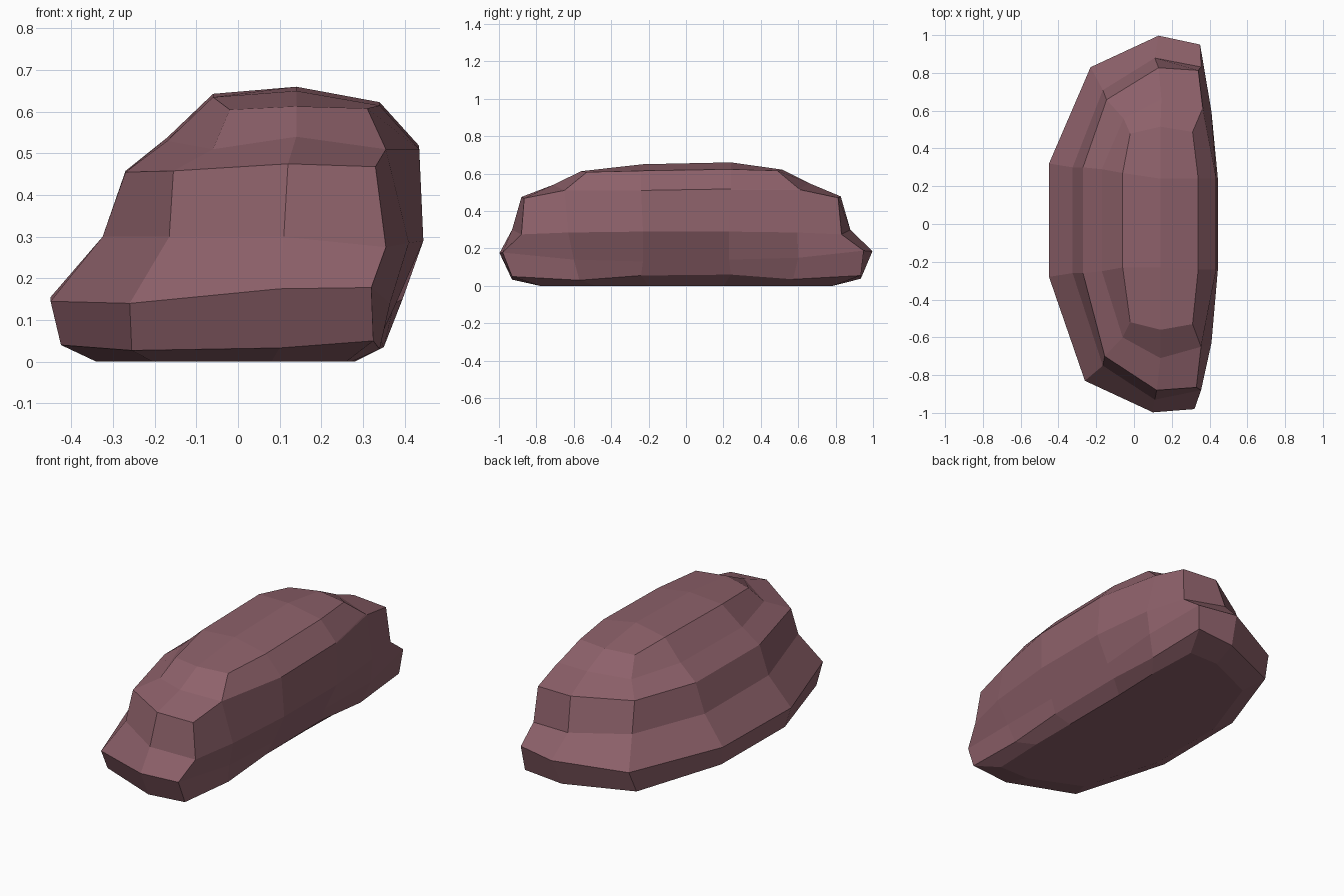
import bpy, bmesh

if "Cube" in bpy.data.objects:
    bpy.data.objects.remove(bpy.data.objects["Cube"])

# Front half of each ring, right side round to left side (x, y, z)
HALF_RINGS = [
    # underside edge
    [(.34, -.24, .055), (.34, -.57, .03), (.325, -.93, .05),
     (.10, -.93, .033), (-.255, -.78, .027), (-.425, -.26, .04)],
    # widest ledge
    [(.375, -.23, .13), (.365, -.60, .14), (.32, -.98, .178),
     (.10, -.997, .175), (-.26, -.83, .14), (-.45, -.28, .145)],
    # waist
    [(.445, -.23, .29), (.41, -.63, .285), (.355, -.88, .275),
     (.11, -.93, .30), (-.165, -.75, .30), (-.325, -.26, .30)],
    # shoulder
    [(.435, -.24, .51), (.355, -.65, .51), (.33, -.865, .468),
     (.12, -.88, .475), (-.155, -.70, .458), (-.27, -.26, .455)],
    # upper slope (right side merges with the shoulder)
    [(.435, -.24, .51), (.355, -.65, .51), (.355, -.65, .51),
     (.14, -.71, .54), (-.06, -.60, .51), (-.17, -.25, .53)],
    # rim of the top
    [(.34, -.24, .615), (.31, -.53, .608), (.31, -.53, .608),
     (.14, -.56, .613), (-.02, -.52, .605), (-.06, -.23, .635)],
]
# Back half differs slightly from the front: (x shift, y scale, z shift)
BACK = [(.01, 1.005, .005), (.03, 1.0, .01), (0, .945, 0),
        (.01, .94, .003), (.005, .93, .008), (0, .92, .008)]

bm = bmesh.new()


def full_ring(half, back):
    dx, sy, dz = back
    rear = []
    for i, (x, y, z) in enumerate(reversed(half)):
        side = i in (0, 5)
        yy = -y * (1.0 if side else sy)
        rear.append((x + (0 if side else dx), yy + (.04 if i == 0 else 0), z + dz))
    return [bm.verts.new(c) for c in half + rear]


rings = [full_ring(h, b) for h, b in zip(HALF_RINGS, BACK)]
# back right corner of the ledge is a little blunter
rings[1][9].co.y = .95
# flat base, drawn inward from the underside edge
base = [bm.verts.new((v.co.x * .8, v.co.y * .84, 0)) for v in rings[0]]
rings.insert(0, base)

# Side faces
for low, high in zip(rings, rings[1:]):
    for i in range(12):
        j = (i + 1) % 12
        quad = [low[i], low[j], high[j], high[i]]
        bm.faces.new(quad)
bm.faces.new(base)

# Top faces around a shallow central ridge
t = rings[-1]
r0 = bm.verts.new((.14, -.23, .65))
r1 = bm.verts.new((.14, .24, .66))
for face in [(t[0], t[1], t[2], t[3], r0), (t[3], t[4], t[5], r0),
             (t[5], t[6], r1, r0), (t[6], t[7], t[8], r1),
             (t[8], t[9], t[10], t[11], r1), (t[11], t[0], r0, r1)]:
    bm.faces.new(face)

bmesh.ops.remove_doubles(bm, verts=bm.verts[:], dist=.002)
bmesh.ops.recalc_face_normals(bm, faces=bm.faces[:])

mesh = bpy.data.meshes.new("rock")
bm.to_mesh(mesh)
bm.free()
rock = bpy.data.objects.new("rock", mesh)
bpy.context.collection.objects.link(rock)

# Dusky red stone
stone = bpy.data.materials.new("red_stone")
stone.diffuse_color = (.27, .12, .145, 1)
stone.use_nodes = True
stone.node_tree.nodes["Principled BSDF"].inputs["Base Color"].default_value = stone.diffuse_color
mesh.materials.append(stone)
